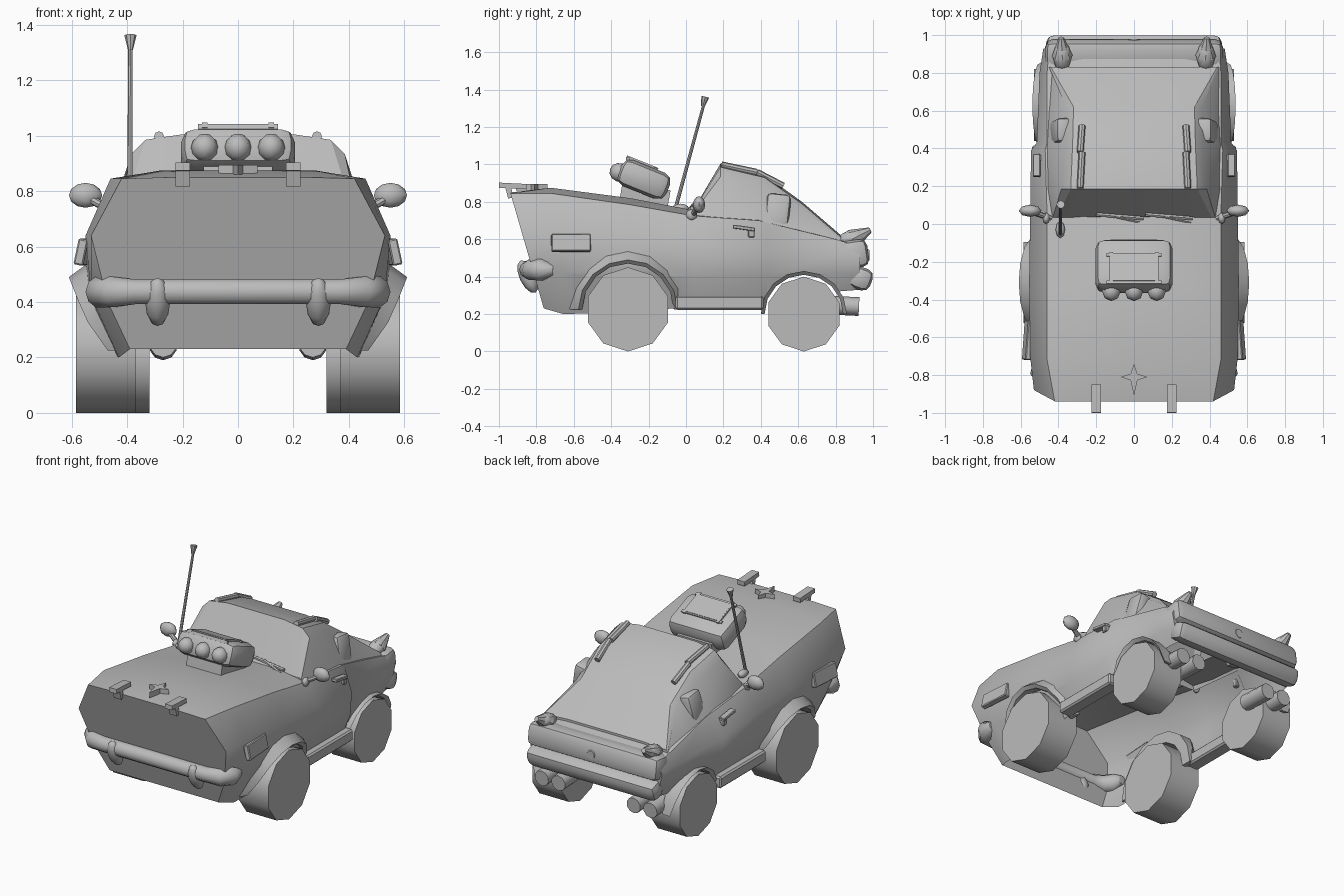
import bpy, bmesh
from math import radians, sin, cos, pi, hypot
from mathutils import Vector, Matrix

cube = bpy.data.objects.get("Cube")
if cube:
    bpy.data.objects.remove(cube)

grey = bpy.data.materials.new("plain grey")
grey.use_nodes = True
GREY = (0.5, 0.5, 0.5, 1)
grey.diffuse_color = GREY
grey.node_tree.nodes["Principled BSDF"].inputs["Base Color"].default_value = GREY

SIDES = (("left", 1), ("right", -1))


def finish(name, bm, angle=30):
    """Turn a bmesh into a shaded object with consistent normals."""
    bmesh.ops.recalc_face_normals(bm, faces=bm.faces)
    mesh = bpy.data.meshes.new(name)
    bm.to_mesh(mesh)
    bm.free()
    obj = bpy.data.objects.new(name, mesh)
    bpy.context.collection.objects.link(obj)
    mesh.materials.append(grey)
    bpy.ops.object.select_all(action='DESELECT')
    obj.select_set(True)
    bpy.context.view_layer.objects.active = obj
    bpy.ops.object.shade_smooth_by_angle(angle=radians(angle))
    return obj


def skin(name, rings, angle=30):
    """Bridge equal rings of points and cap both ends."""
    bm = bmesh.new()
    rows = [[bm.verts.new(p) for p in ring] for ring in rings]
    n = len(rows[0])
    for a, b in zip(rows, rows[1:]):
        for i in range(n):
            j = (i + 1) % n
            bm.faces.new((a[i], a[j], b[j], b[i]))
    bm.faces.new(rows[0])
    bm.faces.new(rows[-1])
    return finish(name, bm, angle)


def open_up(obj, rule):
    """Remove the faces a rule picks by centre and normal, leaving a shell."""
    bm = bmesh.new()
    bm.from_mesh(obj.data)
    picked = [f for f in bm.faces if rule(f.calc_center_median(), f.normal)]
    bmesh.ops.delete(bm, geom=picked, context='FACES')
    bm.to_mesh(obj.data)
    bm.free()


def mirrored_ring(half):
    """Close a half section that runs from bottom centre to top centre."""
    return half + [(-x, y, z) for x, y, z in reversed(half[1:-1])]


def box(name, centre, size, tilt=0, turn=0, bevel=0, steps=1, lean=0):
    bm = bmesh.new()
    bmesh.ops.create_cube(bm, size=1, matrix=Matrix.Diagonal((*size, 1)))
    if bevel:
        bmesh.ops.bevel(bm, geom=bm.edges[:], offset=bevel, segments=steps,
                        affect='EDGES', profile=0.5)
    bm.transform(Matrix.Translation(centre) @ Matrix.Rotation(radians(turn), 4, 'Z')
                 @ Matrix.Rotation(radians(lean), 4, 'Y')
                 @ Matrix.Rotation(radians(tilt), 4, 'X'))
    return finish(name, bm)


def rod(name, start, end, r1, r2=None, sides=8):
    a, b = Vector(start), Vector(end)
    bm = bmesh.new()
    bmesh.ops.create_cone(bm, cap_ends=True, segments=sides, radius1=r1,
                          radius2=r1 if r2 is None else r2, depth=(b - a).length)
    bm.transform(Matrix.Translation((a + b) / 2)
                 @ (b - a).to_track_quat('Z', 'Y').to_matrix().to_4x4())
    return finish(name, bm, 40)


def blob(name, centre, size, tilt=0):
    bm = bmesh.new()
    bmesh.ops.create_uvsphere(bm, u_segments=8, v_segments=6, radius=0.5)
    bm.transform(Matrix.Translation(centre) @ Matrix.Rotation(radians(tilt), 4, 'X')
                 @ Matrix.Diagonal((*size, 1)))
    return finish(name, bm, 50)


# Lower body: y, slant, floor x z, low x z, mid x z, shoulder x z, crown z
hull = [
    (-.94, .29, .39, .23, .47, .40, .53, .64, .42, .845, .85),
    (-.72, .10, .43, .20, .53, .42, .55, .64, .46, .845, .875),
    (-.30, 0, .45, .21, .54, .42, .555, .60, .46, .785, .82),
    (.04, 0, .47, .24, .535, .40, .55, .58, .46, .725, .755),
    (.39, 0, .47, .24, .535, .40, .545, .55, .47, .70, .72),
    (.43, 0, .46, .25, .51, .40, .515, .53, .46, .69, .71),
    (.80, 0, .44, .32, .49, .42, .50, .52, .46, .60, .615),
    (.93, 0, .42, .33, .46, .41, .48, .50, .45, .56, .575),
]
rings = []
for y, k, fx, fz, lx, lz, mx, mz, sx, sz, cz in hull:
    half = [(0, fz), (fx, fz), (lx, lz), (mx, mz), (sx, sz), (sx * .6, cz), (0, cz)]
    rings.append(mirrored_ring([(x, y + k * (.85 - z), z) for x, z in half]))
body = skin("body", rings, 38)

# Wheel arches are cut out of the body
AXLES = (("front", -.31, .225, .225, .37, .585, .245),
         ("rear", .63, .20, .20, .32, .53, .21))
for end, y, z, r, inner, outer, well in AXLES:
    for side, s in SIDES:
        cutter = rod("arch_cutter", (s * (inner - .04), y, z), (s * .8, y, z), well, sides=16)
        cutter.hide_render = True
        cut = body.modifiers.new("arch", 'BOOLEAN')
        cut.object = cutter
        cut.solver = 'EXACT'
        bpy.context.view_layer.objects.active = body
        bpy.ops.object.modifier_apply(modifier=cut.name)
        bpy.data.objects.remove(cutter)


# The body is a shell: no floor, no inner arches, open under the cabin
def hidden_inside(c, n):
    floor = n.z < -.9
    deck = n.z > .8 and abs(c.x) < .25 and .05 < c.y < .75
    arch = any(hypot(c.y - y, c.z - z) < well + .02 and abs(c.x) > .25
               and (abs(n.x) < .01 or (abs(n.x) > .99 and abs(c.x) < .4))
               for end, y, z, r, inner, outer, well in AXLES)
    return floor or deck or arch


open_up(body, hidden_inside)

# Wheels and flared arches, widest over the axle
for end, y, z, r, inner, outer, well in AXLES:
    front = end == "front"
    base, swell, rim = (.47, .14, well * 1.29) if front else (.485, .053, well * 1.08)
    for side, s in SIDES:
        rod(f"{end}_{side}_wheel", (s * inner, y, z), (s * outer, y, z), r, sides=10)
        arcs = []
        for i in range(9):
            t = pi * i / 8
            lip = base + swell * sin(t) ** .7
            prof = ((well, .43), (well, lip - .02), (well + .02, lip),
                    (rim, max(lip - .07, .44)), (rim, .43))
            arcs.append([(s * x, y + q * cos(t), z + q * sin(t)) for q, x in prof])
        skin(f"{end}_{side}_flare", arcs, 35)

# Cabin: y, base x z, upper side x z, roof edge x z, crown z
cabin = [
    (.035, .44, .70, .43, .735, .41, .745, .75),
    (.185, .46, .70, .385, .935, .335, .985, 1.005),
    (.42, .465, .68, .365, .88, .325, .93, .945),
    (.62, .45, .64, .36, .765, .32, .79, .80),
    (.83, .45, .57, .45, .595, .44, .61, .62),
]
rings = []
for y, bx, bz, ux, uz, rx, rz, cz in cabin:
    rings.append(mirrored_ring([(0, y, bz), (bx, y, bz), (ux, y, uz), (rx, y, rz),
                                (rx * .6, y, cz), (0, y, cz)]))
open_up(skin("cabin", rings, 25), lambda c, n: n.z < -.9)

# Front bumper with thick turned ends
path = ((-.50, -.71, .03), (-.495, -.77, .06), (-.45, -.825, .058), (-.37, -.845, .047))
path += tuple((-x, y, r) for x, y, r in reversed(path))
rings = []
for i, (x, y, r) in enumerate(path):
    a, b = path[max(i - 1, 0)], path[min(i + 1, len(path) - 1)]
    side = Vector((b[1] - a[1], a[0] - b[0], 0)).normalized()
    rings.append([Vector((x, y, .437)) + side * (r * cos(t * pi / 5))
                  + Vector((0, 0, r * sin(t * pi / 5))) for t in range(10)])
skin("front_bumper", rings, 60)

# Tail panel, emblem, rear bumper
box("tail_panel", (0, .895, .52), (.94, .16, .15), tilt=8, bevel=.04, steps=2)
box("rear_bumper", (0, .935, .39), (.93, .12, .12), tilt=-20, bevel=.04, steps=2)
rod("tail_disc", (0, .96, .515), (0, .98, .515), .035, .028, 10)

# Parts found on both sides
for side, s in SIDES:
    blob(f"{side}_overrider", (s * .29, -.845, .40), (.09, .09, .19), tilt=25)
    box(f"{side}_hood_latch", (s * .2, -.925, .885), (.052, .15, .028), tilt=-3)
    box(f"{side}_latch_flap", (s * .2, -.945, .855), (.052, .03, .07), tilt=15)
    box(f"{side}_side_marker", (s * .56, -.615, .58), (.035, .21, .095), turn=s * 4,
        lean=s * -12, bevel=.005)
    box(f"{side}_sill", (s * .495, .18, .26), (.09, .47, .075), bevel=.01)
    box(f"{side}_door_handle", (s * .515, .31, .66), (.04, .12, .02), tilt=-8, bevel=.004)
    box(f"{side}_handle_plate", (s * .51, .35, .635), (.04, .035, .05), bevel=.005)
    box(f"{side}_window_scoop", (s * .385, .49, .75), (.09, .13, .18), tilt=-6,
        lean=s * -12, bevel=.025, steps=2)
    rod(f"{side}_mirror_arm", (s * .44, .03, .72), (s * .53, .06, .77), .015)
    blob(f"{side}_mirror", (s * .55, .07, .785), (.12, .065, .09))
    blob(f"{side}_mirror_foot", (s * .465, .03, .73), (.04, .06, .06))
    rod(f"{side}_tail_fin", (s * .38, .89, .60), (s * .385, .985, .65), .055, .015)
    blob(f"{side}_fin_base", (s * .38, .885, .605), (.10, .17, .09), tilt=18)
    for i, x in enumerate((.27, .39)):
        rod(f"{side}_exhaust_{i}", (s * x, .72, .25), (s * x, .925, .24), .05, sides=10)
    # Roof rail follows the roof line
    for i, (p, q) in enumerate((((.19, .998), (.38, .958)), ((.38, .958), (.52, .885)))):
        rod(f"{side}_roof_rail_{i}", (s * .285, *p), (s * .275, *q), .018)

# Wipers
for name, x in (("left", .06), ("right", -.20)):
    rod(f"{name}_wiper", (x, .05, .785), (x + .25, .03, .765), .011, sides=6)
    rod(f"{name}_wiper_arm", (x + .24, .01, .75), (x + .1, .04, .785), .009, sides=6)

# Light pod on the hood
box("pod_foot", (0, -.22, .83), (.25, .26, .11), tilt=-10)
box("light_pod", (0, -.225, .92), (.41, .28, .15), tilt=-22, bevel=.05, steps=2)
box("pod_plate", (0, -.235, 1.0), (.25, .15, .03), tilt=-22)
for s in (1, -1):
    box("pod_rail", (s * .12, -.235, 1.005), (.02, .18, .02), tilt=-22)
for y, z in ((-.165, .975), (-.31, 1.03)):
    box("pod_crossbar", (0, y, z), (.29, .018, .018), tilt=-22)
for x in (-.12, 0, .12):
    blob("pod_lamp", (x, -.355, .957), (.10, .11, .10), tilt=-20)

# Four pointed hood ornament
tips = []
for i in range(8):
    r = (.10 if i == 6 else .07) if i % 2 == 0 else .025
    tips.append((r * cos(i * pi / 4), -.81 + r * sin(i * pi / 4)))
skin("hood_star", [[(x, y, z) for x, y in tips] for z in (.86, .895)])

# Aerial
blob("aerial_foot", (-.39, -.03, .765), (.05, .09, .05))
rod("aerial", (-.39, -.055, .77), (-.388, .095, 1.32), .010, .008)
rod("aerial_tip", (-.388, .09, 1.31), (-.388, .103, 1.362), .009, .022)
